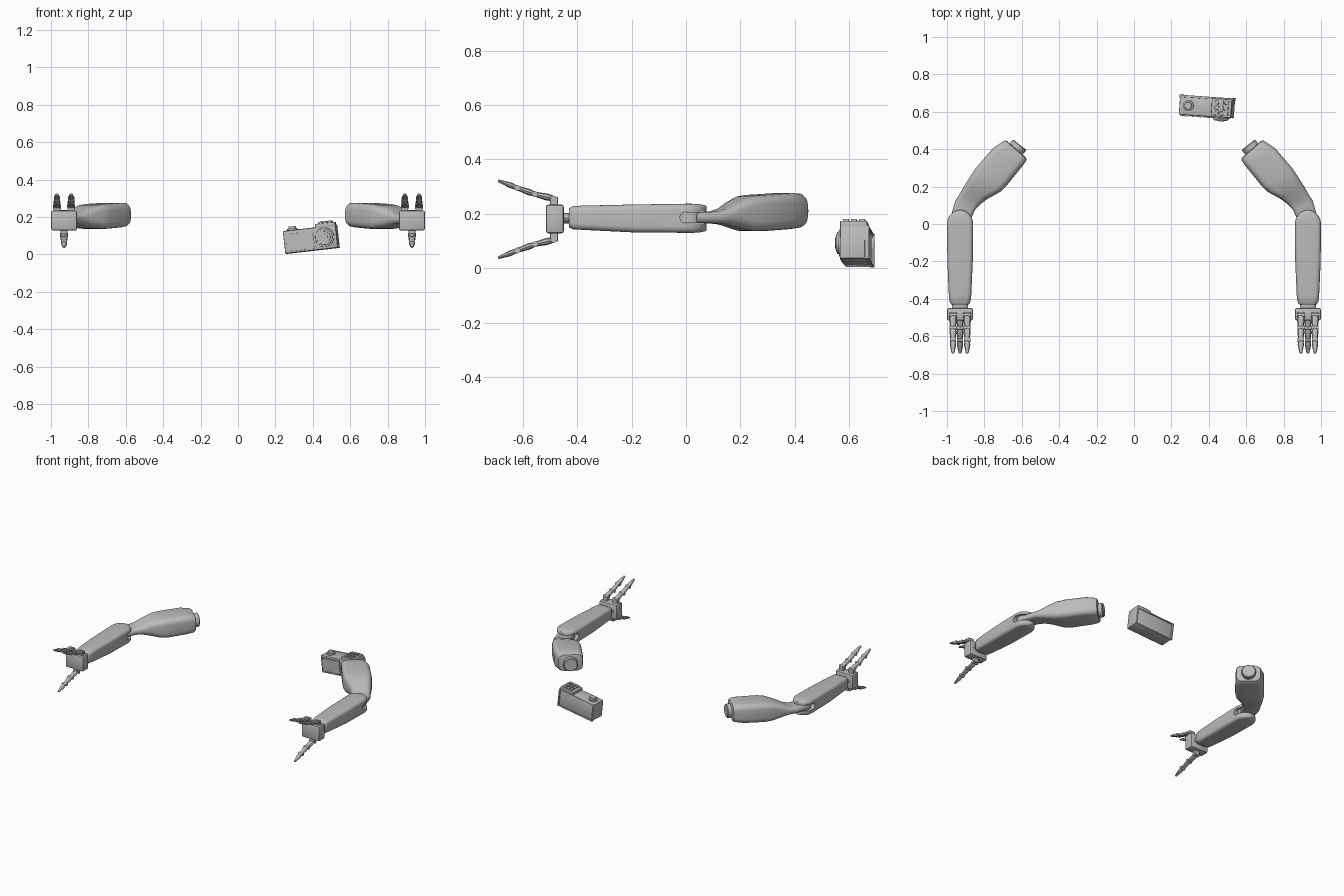
import bpy, bmesh, math
from mathutils import Matrix, Vector

cube = bpy.data.objects.get("Cube")
if cube:
    bpy.data.objects.remove(cube, do_unlink=True)

grey = bpy.data.materials.new("plain grey")
grey.use_nodes = True
COLOUR = (0.5, 0.5, 0.5, 1)
grey.diffuse_color = COLOUR
grey.node_tree.nodes["Principled BSDF"].inputs["Base Color"].default_value = COLOUR


def finish(name, bm, mirror=False, smooth=True):
    """Turn a bmesh into an object, or a left and right pair."""
    for suffix, side in ((("_left", 1), ("_right", -1)) if mirror else (("", 1),)):
        half = bm.copy()
        half.transform(Matrix.Diagonal((side, 1, 1, 1)))
        bmesh.ops.recalc_face_normals(half, faces=half.faces)
        mesh = bpy.data.meshes.new(name + suffix)
        half.to_mesh(mesh)
        half.free()
        mesh.materials.clear()
        mesh.materials.append(grey)
        ob = bpy.data.objects.new(name + suffix, mesh)
        bpy.context.collection.objects.link(ob)
        bpy.ops.object.select_all(action='DESELECT')
        ob.select_set(True)
        bpy.context.view_layer.objects.active = ob
        if smooth:
            bpy.ops.object.shade_smooth_by_angle(angle=math.radians(32))
    bm.free()


def loft(sections, radius, steps=5):
    """Skin rounded rectangles: inner x, y, outer x, y, bottom z, top z."""
    bm = bmesh.new()
    rings = []
    for xi, yi, xo, yo, lo, hi in sections:
        a, b = Vector((xi, yi, 0)), Vector((xo, yo, 0))
        mid, across = (a + b) / 2, (b - a).normalized()
        hw, hh = (b - a).length / 2, (hi - lo) / 2
        r = min(radius, hw * 0.9, hh * 0.9)
        ring = []
        for corner in range(4):
            sx, sz = (1, 1, -1, -1)[corner], (-1, 1, 1, -1)[corner]
            for i in range(steps):
                t = math.pi / 2 * (corner - 1 + i / (steps - 1))
                u = sx * (hw - r) + r * math.cos(t)
                v = sz * (hh - r) + r * math.sin(t)
                ring.append(bm.verts.new(mid + across * u + Vector((0, 0, (lo + hi) / 2 + v))))
        rings.append(ring)
    n = len(rings[0])
    for p, q in zip(rings, rings[1:]):
        for i in range(n):
            bm.faces.new((p[i], p[(i + 1) % n], q[(i + 1) % n], q[i]))
    bm.faces.new(rings[0])
    bm.faces.new(rings[-1])
    bmesh.ops.recalc_face_normals(bm, faces=bm.faces)
    return bm


def box(bm, centre, size, bevel=0.0):
    part = bmesh.new()
    bmesh.ops.create_cube(part, size=1, matrix=Matrix.Translation(centre) @ Matrix.Diagonal((*size, 1)))
    if bevel:
        bmesh.ops.bevel(part, geom=part.edges[:], offset=bevel, segments=2, profile=0.5, affect='EDGES')
    merge(bm, part)


def rod(bm, start, end, r1, r2=None, sides=24, flat=1.0):
    """Cylinder or cone between two points."""
    a, b = Vector(start), Vector(end)
    d = b - a
    if abs(d.x) < 1e-6:
        turn = Matrix.Rotation(math.atan2(-d.y, d.z), 4, 'X')
    else:
        turn = d.to_track_quat('Z', 'Y').to_matrix().to_4x4()
    m = Matrix.Translation((a + b) / 2) @ turn @ Matrix.Diagonal((1, flat, 1, 1))
    bmesh.ops.create_cone(bm, cap_ends=True, segments=sides, radius1=r1,
                          radius2=r1 if r2 is None else r2, depth=d.length, matrix=m)


def merge(bm, part):
    mesh = bpy.data.meshes.new("temp")
    part.to_mesh(mesh)
    part.free()
    bm.from_mesh(mesh)
    bpy.data.meshes.remove(mesh)


def temp_object(name, bm):
    mesh = bpy.data.meshes.new(name)
    bm.to_mesh(mesh)
    bm.free()
    ob = bpy.data.objects.new(name, mesh)
    ob.hide_render = True
    bpy.context.collection.objects.link(ob)
    return ob


AX = 0.93  # centre of each forearm and hand

# Forearm with a rounded elbow end, slotted into a fork
profile = [(-0.43, 0.047, 0.15, 0.22), (-0.415, 0.056, 0.143, 0.228), (-0.38, 0.06, 0.141, 0.23),
           (-0.2, 0.068, 0.132, 0.234), (0.0, 0.07, 0.13, 0.237)]
profile += [(0.075 * math.sin(t), 0.07 * math.cos(t), 0.13 + 0.008 * math.sin(t) ** 4,
             0.237 - 0.008 * math.sin(t) ** 4) for t in (0.3, 0.6, 0.9, 1.15, 1.35, 1.5)]
base = temp_object("forearm_base", loft([(AX - w, y, AX + w, y, lo, hi) for y, w, lo, hi in profile], 0.022))
cut = bmesh.new()
box(cut, (AX, 0.1, 0.186), (0.3, 0.2, 0.044))
rod(cut, (AX - 0.15, 0, 0.186), (AX + 0.15, 0, 0.186), 0.022)
cutter = temp_object("slot_cutter", cut)
mod = base.modifiers.new("slot", 'BOOLEAN')
mod.operation, mod.object, mod.solver, mod.use_self = 'DIFFERENCE', cutter, 'EXACT', True
bpy.context.view_layer.update()
slotted = base.evaluated_get(bpy.context.evaluated_depsgraph_get()).to_mesh()
bm = bmesh.new()
bm.from_mesh(slotted)
for ob in (base, cutter):
    bpy.data.objects.remove(ob, do_unlink=True)
finish("forearm", bm, True)

# Elbow lug that sits inside the fork
bm = bmesh.new()
rod(bm, (AX, 0.012, 0.166), (AX, 0.012, 0.206), 0.052, sides=32)
finish("elbow_lug", bm, True)

# Upper arm: thin at the elbow, swelling and bending to the shoulder
finish("upper_arm", loft([
    (0.88, 0.01, 0.98, 0.04, 0.166, 0.206),
    (0.85, 0.075, 0.955, 0.125, 0.165, 0.208),
    (0.82, 0.107, 0.933, 0.16, 0.161, 0.219),
    (0.785, 0.133, 0.91, 0.2, 0.151, 0.242),
    (0.715, 0.172, 0.875, 0.255, 0.138, 0.264),
    (0.685, 0.2, 0.845, 0.3, 0.136, 0.269),
    (0.6, 0.305, 0.755, 0.405, 0.144, 0.276),
    (0.578, 0.335, 0.705, 0.438, 0.149, 0.275),
    (0.573, 0.345, 0.69, 0.448, 0.155, 0.268),
    (0.58, 0.357, 0.678, 0.443, 0.166, 0.257)], 0.035), True)

# Shoulder disc
bm = bmesh.new()
out = Vector((-0.62, 0.78, 0))
hub = Vector((0.63, 0.4, 0.21))
rod(bm, hub, hub + out * 0.026, 0.046, sides=32)
rod(bm, hub + out * 0.026, hub + out * 0.031, 0.046, 0.041, sides=32)
finish("shoulder_disc", bm, True)

# Wrist and palm
bm = bmesh.new()
rod(bm, (AX, -0.42, 0.184), (AX, -0.46, 0.184), 0.043, sides=24, flat=0.45)
finish("wrist", bm, True)
bm = bmesh.new()
box(bm, (AX, -0.482, 0.181), (0.138, 0.066, 0.106), 0.009)
finish("palm", bm, True)


def finger(name, x, flip):
    """Three tapered segments with hinge barrels; flip points it downward."""
    height = lambda z: 0.36 - z if flip else z
    path = [(x, y, height(z)) for y, z in ((-0.487, 0.256), (-0.555, 0.272), (-0.62, 0.295), (-0.69, 0.322))]
    bm = bmesh.new()
    box(bm, (x, -0.485, height(0.244)), (0.036, 0.03, 0.036), 0.005)
    for i, (a, b) in enumerate(zip(path, path[1:])):
        w = 0.021 - 0.002 * i
        a, b = Vector(a), Vector(b)
        knee = a.lerp(b, 0.35)
        rod(bm, a, knee, w * 0.75, w, sides=8, flat=0.62)
        rod(bm, knee, b, w, w * (0.45 if i == 2 else 0.7), sides=8, flat=0.62)
        rod(bm, a - Vector((w, 0, 0)), a + Vector((w, 0, 0)), 0.011, sides=12)
    finish(name, bm, True, smooth=False)


finger("inner_finger", AX - 0.038, False)
finger("outer_finger", AX + 0.038, False)
finger("thumb", AX, True)

# Camera, tilted and turned a little
PLACE = (Matrix.Translation((0.39, 0.625, 0.08)) @ Matrix.Rotation(math.radians(-4), 4, 'Z')
         @ Matrix.Rotation(math.radians(-6.5), 4, 'Y'))


def camera_part(name, bm):
    bm.transform(PLACE)
    finish(name, bm)


bm = bmesh.new()
box(bm, (0, 0, 0), (0.284, 0.1, 0.12), 0.005)
camera_part("camera_body", bm)

# Back rim around a plain rear panel
bm = bmesh.new()
for s in (-1, 1):
    box(bm, (s * 0.14, 0.05, 0), (0.01, 0.016, 0.124), 0.002)
    box(bm, (0, 0.05, s * 0.058), (0.28, 0.012, 0.008), 0.002)
camera_part("camera_back_rim", bm)

# Front grip panel with a stitched border
bm = bmesh.new()
box(bm, (-0.058, -0.051, -0.002), (0.155, 0.006, 0.1))
for s in (-1, 1):
    for i in range(15):
        box(bm, (-0.128 + i * 0.01, -0.055, -0.002 + s * 0.045), (0.006, 0.004, 0.004))
    for i in range(9):
        box(bm, (-0.058 + s * 0.072, -0.055, -0.042 + i * 0.01), (0.004, 0.004, 0.006))
camera_part("camera_front_panel", bm)

# Lens of stepped rings
bm = bmesh.new()
for r, depth in ((0.052, 0.056), (0.043, 0.064), (0.033, 0.068), (0.02, 0.071)):
    rod(bm, (0.078, -0.045, 0.004), (0.078, -depth, 0.004), r, r - 0.002, sides=32)
camera_part("camera_lens", bm)

# Top block with a grid of keys, and a dial on the other end
bm = bmesh.new()
box(bm, (0.087, 0, 0.066), (0.108, 0.1, 0.026), 0.004)
for i in range(3):
    for j in range(3):
        box(bm, (0.062 + i * 0.026, -0.03 + j * 0.03, 0.081), (0.021, 0.022, 0.014), 0.003)
camera_part("camera_key_block", bm)
bm = bmesh.new()
rod(bm, (-0.093, 0, 0.055), (-0.093, 0, 0.07), 0.029, sides=24)
rod(bm, (-0.093, 0, 0.07), (-0.093, 0, 0.081), 0.021, 0.019, sides=24)
camera_part("camera_dial", bm)
